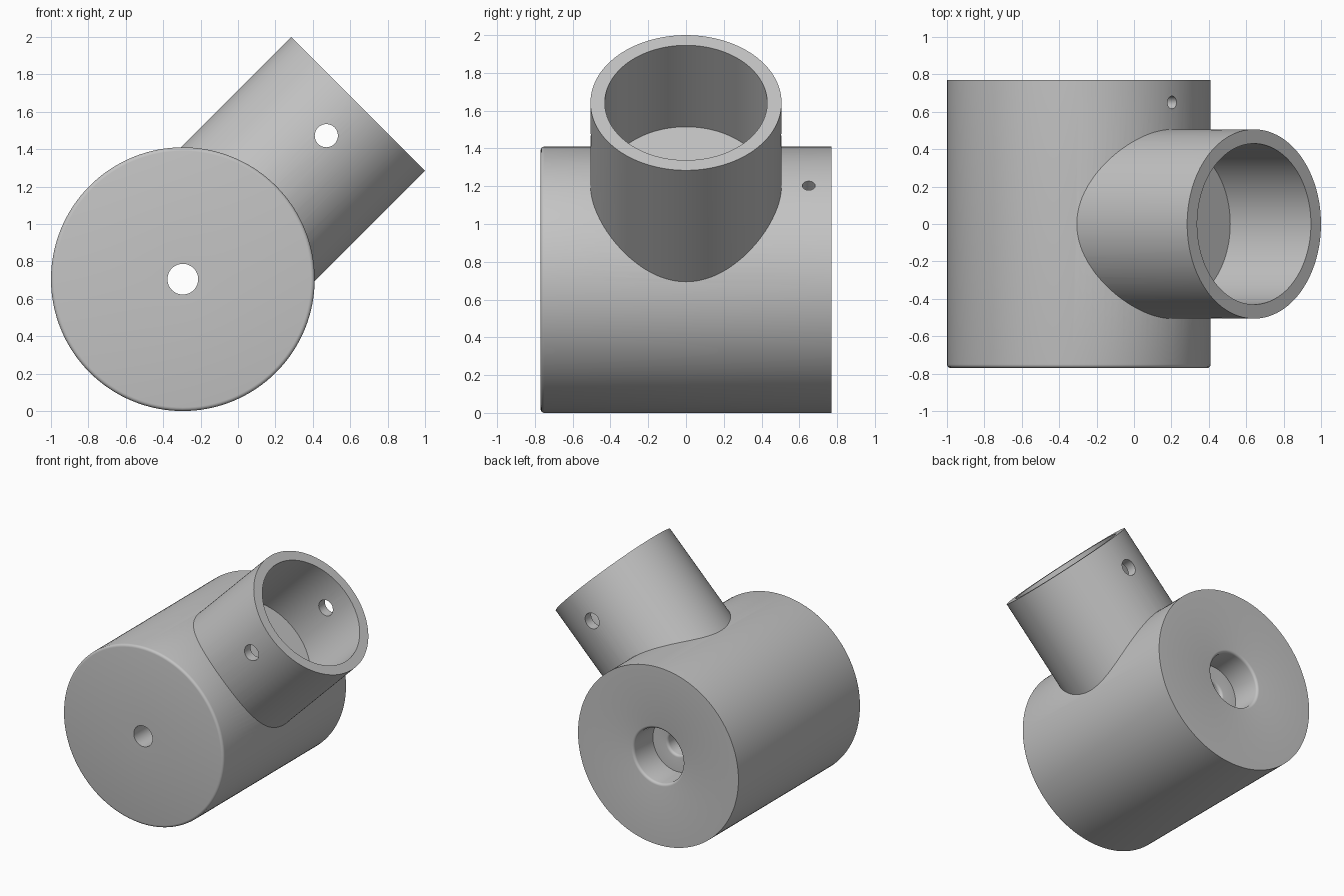
import bpy, bmesh, math
from mathutils import Matrix, Vector

if "Cube" in bpy.data.objects:
    bpy.data.objects.remove(bpy.data.objects["Cube"])

SEGMENTS = 128
HUB = Vector((-0.295, 0, 0.705))
DIAGONAL = Vector((1, 0, 1)).normalized()
R, HALF = 0.705, 0.77

grey = bpy.data.materials.new("plain grey")
grey.use_nodes = True
colour = (0.55, 0.55, 0.55, 1)
grey.diffuse_color = colour
grey.node_tree.nodes["Principled BSDF"].inputs["Base Color"].default_value = colour


def lathe(name, profile, origin, axis, segments=SEGMENTS):
    """Revolve a closed (radius, height) outline around an axis."""
    bm = bmesh.new()
    verts = [bm.verts.new((r, 0, h)) for r, h in profile]
    edges = [bm.edges.new((a, b)) for a, b in zip(verts, verts[1:] + verts[:1])
             if a.co.x > 0 or b.co.x > 0]
    bmesh.ops.spin(bm, geom=verts + edges, cent=(0, 0, 0), axis=(0, 0, 1),
                   angle=math.tau, steps=segments, use_duplicate=False)
    bmesh.ops.remove_doubles(bm, verts=bm.verts, dist=0.0001)
    bmesh.ops.recalc_face_normals(bm, faces=bm.faces)
    turn = Vector(axis).to_track_quat('Z', 'Y').to_matrix().to_4x4()
    bm.transform(Matrix.Translation(origin) @ turn)
    mesh = bpy.data.meshes.new(name)
    bm.to_mesh(mesh)
    bm.free()
    mesh.materials.append(grey)
    obj = bpy.data.objects.new(name, mesh)
    bpy.context.collection.objects.link(obj)
    return obj


def fillet(r, h, radius, start):
    """Quarter-round points about a centre, from a start angle in degrees."""
    angles = [math.radians(start + 90 * i / 4) for i in range(5)]
    return [(r + radius * math.cos(a), h + radius * math.sin(a)) for a in angles]


def rod(name, radius, start, end, origin, axis):
    return lathe(name, [(0, start), (radius, start), (radius, end), (0, end)],
                 origin, axis, 48)


def combine(target, other, operation):
    mod = target.modifiers.new(operation.lower(), 'BOOLEAN')
    mod.operation, mod.solver, mod.object = operation, 'EXACT', other
    bpy.context.view_layer.objects.active = target
    bpy.ops.object.modifier_apply(modifier=mod.name)
    bpy.data.objects.remove(other)


# Hub: rounded front edge, narrow through bore, wide rounded counterbore at back
bore, counterbore, depth, soft = 0.082, 0.215, 0.24, 0.02
floor = HALF - depth
outline = [(bore, -HALF)]
outline += fillet(R - soft, -HALF + soft, soft, -90)
outline += [(R, HALF)]
outline += fillet(counterbore + soft, HALF - soft, soft, 90)
outline += [(counterbore, floor)]
outline += fillet(bore + soft, floor - soft, soft, 90)
body = lathe("pipe_joint", outline, HUB, (0, 1, 0))

# Angled socket: an open cup rising diagonally from the hub
socket = lathe("angled_socket",
               [(0, 0.35), (0.506, 0.35), (0.506, 1.325), (0.43, 1.325),
                (0.43, 0.715), (0, 0.715)], HUB, DIAGONAL)
combine(body, socket, 'UNION')

# Pin holes across the socket and a set screw hole into the counterbore
combine(body, rod("pin_cutter", 0.062, -0.8, 0.8, HUB + DIAGONAL * 1.085, (0, 1, 0)),
        'DIFFERENCE')
combine(body, rod("screw_cutter", 0.034, 0.12, 0.8, HUB + Vector((0, 0.65, 0)), DIAGONAL),
        'DIFFERENCE')

# Smooth curved walls, crisp rims
bpy.ops.object.select_all(action='DESELECT')
body.select_set(True)
bpy.context.view_layer.objects.active = body
bpy.ops.object.shade_smooth_by_angle(angle=math.radians(30))
